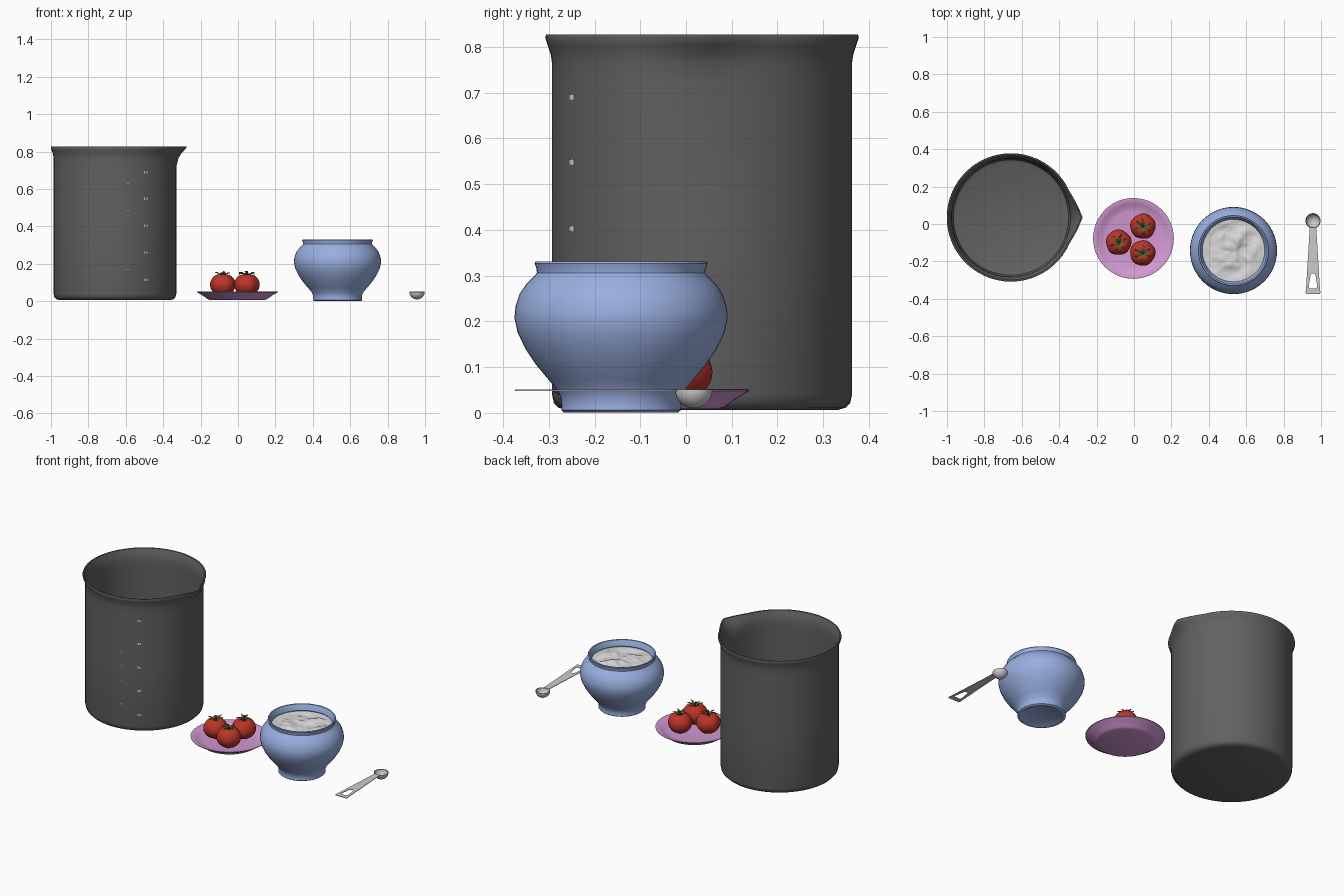
import bpy, bmesh, math
from mathutils import Vector, Matrix, noise

if "Cube" in bpy.data.objects:
    bpy.data.objects.remove(bpy.data.objects["Cube"])

def material(name, rgb):
    m = bpy.data.materials.new(name)
    m.diffuse_color = (*rgb, 1)
    m.use_nodes = True
    m.node_tree.nodes["Principled BSDF"].inputs["Base Color"].default_value = m.diffuse_color
    return m

GREY = material("dark_grey", (0.12, 0.12, 0.12))
BLUE = material("pale_blue", (0.32, 0.43, 0.75))
PINK = material("pink", (0.65, 0.32, 0.65))
RED = material("tomato_red", (0.50, 0.035, 0.022))
GREEN = material("leaf_green", (0.08, 0.13, 0.03))
WHITE = material("flour_white", (0.68, 0.68, 0.68))
STEEL = material("steel", (0.60, 0.60, 0.60))

def finish(name, bm, mat, loc=(0, 0, 0), angle=40, recalc=True):
    if recalc:
        bmesh.ops.recalc_face_normals(bm, faces=bm.faces)
    me = bpy.data.meshes.new(name)
    bm.to_mesh(me)
    bm.free()
    me.materials.append(mat)
    ob = bpy.data.objects.new(name, me)
    ob.location = loc
    bpy.context.collection.objects.link(ob)
    bpy.ops.object.select_all(action='DESELECT')
    ob.select_set(True)
    bpy.context.view_layer.objects.active = ob
    bpy.ops.object.shade_smooth_by_angle(angle=math.radians(angle))
    return ob

def lathe(profile, seg, shape=None):
    """Spin (r, z) points around z; shape(r, z, angle) may adjust r and z."""
    bm = bmesh.new()
    rings = []
    for r, z in profile:
        ring = []
        for i in range(seg):
            a = 2 * math.pi * i / seg
            rr, zz = shape(r, z, a) if shape else (r, z)
            ring.append(bm.verts.new((rr * math.cos(a), rr * math.sin(a), zz)))
        rings.append(ring)
    for lo, hi in zip(rings, rings[1:]):
        for i in range(seg):
            j = (i + 1) % seg
            bm.faces.new((lo[i], lo[j], hi[j], hi[i]))
    bmesh.ops.remove_doubles(bm, verts=bm.verts, dist=1e-5)
    return bm

# Beaker with flared rim and pouring spout
def spout(r, z, a):
    a = (a + math.pi) % (2 * math.pi) - math.pi
    t = min(1, max(0, (z - 0.72) / 0.105))
    return r + 0.042 * t ** 1.5 * max(0, 1 - abs(a) / 0.42) ** 1.3, z

BX, BY, BR = -0.658, 0.035, 0.328
beaker = [(0, 0.006), (0.295, 0.006), (0.313, 0.011), (0.324, 0.022), (BR, 0.04),
          (BR, 0.4), (BR, 0.72), (BR, 0.765), (0.331, 0.785), (0.338, 0.805), (0.343, 0.82),
          (0.341, 0.827), (0.334, 0.826), (0.326, 0.805), (0.319, 0.785), (0.316, 0.76),
          (0.316, 0.72), (0.316, 0.4), (0.316, 0.045), (0.308, 0.028), (0.29, 0.02), (0, 0.02)]
finish("beaker", lathe(beaker, 60, spout), GREY, (BX, BY, 0))

# Measuring marks: small plates on the beaker wall
def marks(name, deg, heights, w, h):
    bm = bmesh.new()
    for z in heights:
        rot = Matrix.Rotation(math.radians(deg), 4, 'Z')
        for s in (-1, 1):
            m = rot @ Matrix.Translation((BR, s * w * 0.6, z)) @ Matrix.Diagonal((0.003, w, h, 1))
            bmesh.ops.create_cube(bm, size=1, matrix=m)
    finish(name, bm, WHITE, (BX, BY, 0))

marks("large_marks", -60, [0.115, 0.26, 0.403, 0.548, 0.69], 0.009, 0.012)
marks("small_marks", -78, [0.17, 0.315, 0.403, 0.485, 0.63], 0.004, 0.004)

# Plate
plate = [(0, 0.008), (0.150, 0.008), (0.160, 0.012), (0.168, 0.018), (0.19, 0.033), (0.215, 0.048),
         (0.216, 0.051), (0.212, 0.052), (0.185, 0.04), (0.162, 0.029), (0.145, 0.026), (0, 0.026)]
finish("plate", lathe(plate, 48), PINK, (-0.003, -0.077, 0))

# Tomatoes with leafy tops
def tomato_shape(r, z, a):
    k = 1 + 0.022 * math.cos(5 * a) + 0.012 * math.cos(3 * a + 1)
    return r * k, z

body = []
for i in range(21):
    p = -math.pi / 2 + math.pi * i / 20
    r = 0.068 * math.cos(p) if 0 < i < 20 else 0
    z = 0.061 * math.sin(p)
    if z > 0:
        z -= 0.017 * math.exp(-(r / 0.02) ** 2)   # dimple at the stem
    body.append((r, z))

def calyx():
    bm = bmesh.new()
    n = 6
    for k in range(n):
        a = 2 * math.pi * k / n
        lift = 0.006 * math.sin(2.3 * k)
        d = Vector((math.cos(a), math.sin(a), 0))
        side = Vector((-d.y, d.x, 0))
        path = [(0.002, 0.048, 0.005), (0.016, 0.056, 0.0075), (0.030, 0.063 + lift * 0.4, 0.0055),
                (0.044, 0.062 + lift, 0.0015)]
        rows = []
        for r, z, w in path:
            c = d * r + Vector((0, 0, z))
            sway = side * (0.15 * r * math.cos(k * 2))
            rows.append([bm.verts.new(c + sway + side * w * s + Vector((0, 0, dz)))
                         for s, dz in ((-1, 0), (0, -0.002), (1, 0), (0, 0.002))])
        for p, q in zip(rows, rows[1:]):
            for i in range(4):
                j = (i + 1) % 4
                bm.faces.new((p[i], p[j], q[j], q[i]))
        bm.faces.new(rows[-1])
        bm.faces.new(rows[0])
    # bent stem
    rings = []
    for x, z, r in [(0, 0.045, 0.006), (0.002, 0.06, 0.004), (0.007, 0.073, 0.005)]:
        rings.append([bm.verts.new((x + r * math.cos(i * math.pi / 4), r * math.sin(i * math.pi / 4), z))
                      for i in range(8)])
    for p, q in zip(rings, rings[1:]):
        for i in range(8):
            bm.faces.new((p[i], p[(i + 1) % 8], q[(i + 1) % 8], q[i]))
    bm.faces.new(rings[-1])
    return bm

for n, (x, y, turn) in enumerate([(-0.082, -0.098, 0.3), (0.048, -0.012, 1.5), (0.046, -0.155, 2.6)], 1):
    for name, bm, mat in (("tomato", lathe(body, 40, tomato_shape), RED), ("tomato_leaves", calyx(), GREEN)):
        ob = finish(f"{name}_{n}", bm, mat, (x, y, 0.089))
        ob.rotation_euler = (0, 0, turn)

# Round pot with foot and rolled neck
pot = [(0, 0.006), (0.105, 0.006), (0.112, 0.001), (0.125, 0.001), (0.131, 0.006), (0.130, 0.014),
       (0.131, 0.03), (0.138, 0.048), (0.158, 0.072), (0.185, 0.104), (0.209, 0.14), (0.226, 0.175),
       (0.233, 0.207), (0.231, 0.232), (0.222, 0.26), (0.207, 0.282), (0.190, 0.299), (0.184, 0.306),
       (0.185, 0.315), (0.189, 0.327), (0.187, 0.331), (0.180, 0.330), (0.171, 0.312), (0.167, 0.297),
       (0.176, 0.285), (0.203, 0.262), (0.214, 0.23), (0.215, 0.205), (0.207, 0.175), (0.190, 0.14),
       (0.165, 0.104), (0.135, 0.07), (0.10, 0.045), (0, 0.035)]
PX, PY = 0.532, -0.142
finish("pot", lathe(pot, 56), BLUE, (PX, PY, 0))

# Crumpled flour surface inside the pot
def lumps(r, z, a):
    p = Vector((r * math.cos(a), r * math.sin(a), 0.3))
    fade = min(1, (0.172 - r) / 0.03)
    return r, z + fade * (0.016 * noise.noise(p * 13) + 0.012 * abs(noise.noise(p * 24)) - 0.002)

flour = lathe([(0.171 * i / 18, 0.292) for i in range(18, -1, -1)], 56, lumps)
finish("flour", flour, WHITE, (PX, PY, 0), 60)

# Measuring spoon: scoop
scoop = []
for i in range(11):
    p = -math.pi / 2 * (1 - i / 10)
    scoop.append((0.041 * math.cos(p) if i else 0, 0.05 + 0.04 * math.sin(p)))
scoop += [(0.041, 0.051), (0.038, 0.051)]
for i in range(10, -1, -1):
    p = -math.pi / 2 * (1 - i / 10)
    scoop.append((0.037 * math.cos(p) if i else 0, 0.05 + 0.036 * math.sin(p)))
SX, SY = 0.957, 0.017
finish("spoon_scoop", lathe(scoop, 32), STEEL, (SX, SY, 0))

# Measuring spoon: flat tapering handle with a hanging slot
cu = bpy.data.curves.new("spoon_handle", 'CURVE')
cu.dimensions = '2D'
cu.fill_mode = 'BOTH'
cu.extrude = 0.0015
outline = [(0.018, -0.018), (0.020, -0.06), (0.037, -0.345), (0.040, -0.368), (0.036, -0.374)]
slot = [(0.008, -0.264), (0.014, -0.275), (0.023, -0.335), (0.018, -0.345)]
for half in (outline, slot):
    pts = half + [(-x, y) for x, y in reversed(half)]
    sp = cu.splines.new('POLY')
    sp.points.add(len(pts) - 1)
    sp.use_cyclic_u = True
    for p, (x, y) in zip(sp.points, pts):
        p.co = (x, y, 0, 1)
cu.materials.append(STEEL)
handle = bpy.data.objects.new("spoon_handle", cu)
handle.location = (SX, 0, 0.0495)
bpy.context.collection.objects.link(handle)
bpy.ops.object.select_all(action='DESELECT')
handle.select_set(True)
bpy.context.view_layer.objects.active = handle
bpy.ops.object.convert(target='MESH')
